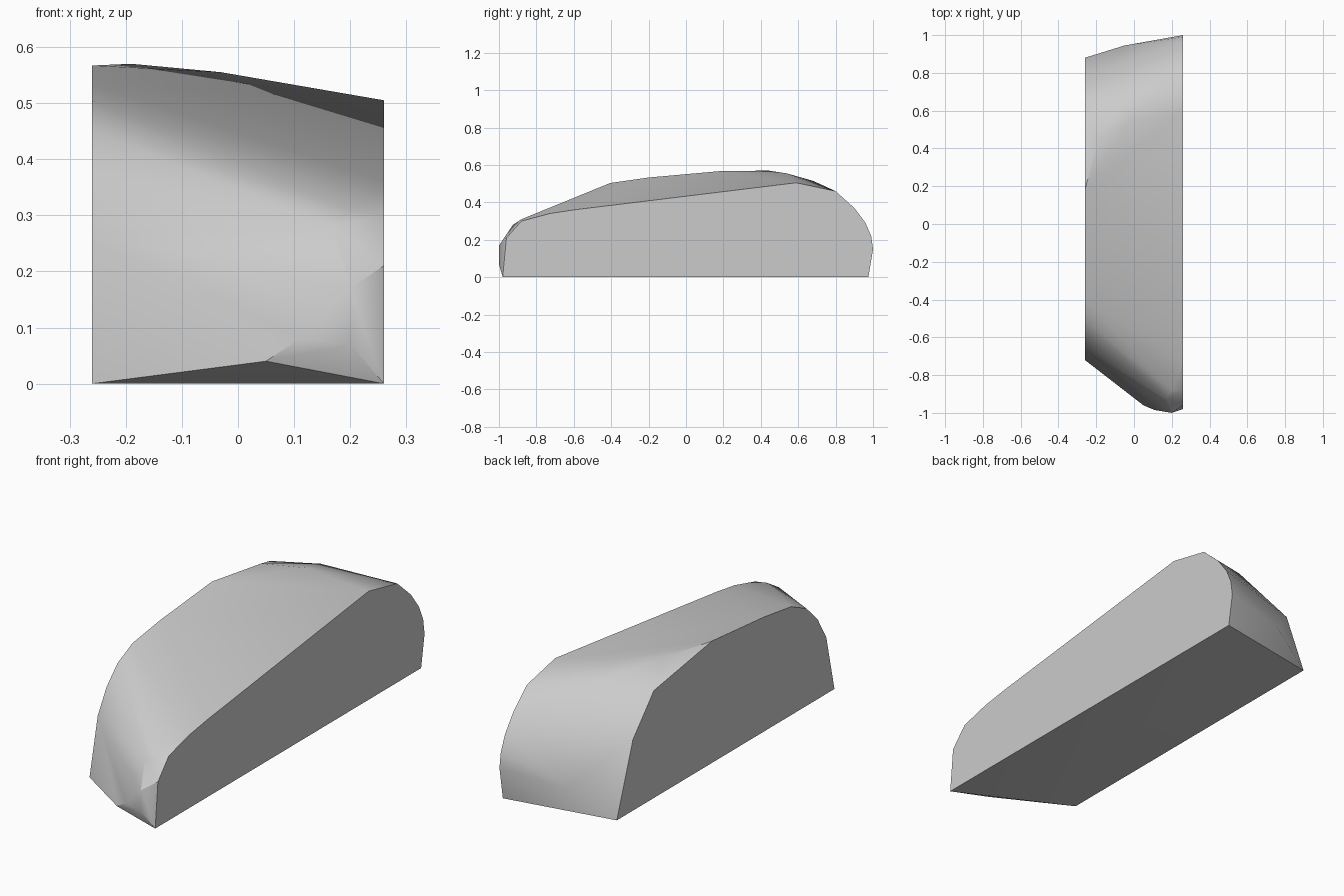
import bpy, bmesh, math

cube = bpy.data.objects.get("Cube")
if cube:
    bpy.data.objects.remove(cube, do_unlink=True)

HALF = 0.26

# Flat side outlines as (y, z)
low_side = [(-.98, 0), (-.96, .21), (-.88, .3), (-.73, .34), (-.6, .36), (.59, .505),
            (.8, .46), (.9, .37), (.96, .29), (.99, .22), (1, .15), (.975, 0)]
tall_side = [(-.72, 0), (-.66, .263), (-.595, .373), (-.514, .453), (-.404, .504),
             (-.2, .533), (.18, .567), (.607, .5), (.762, .33), (.88, 0)]

# Points between the sides: crown ridge, rounded back, blunt front corner
crown = [(-.19, .44, .57), (-.03, .54, .555), (-.05, .68, .515)]
back = [(-.05, .945, .12)]
nose = [(.05, -.96, .04), (.11, -.985, .08), (.2, -1, .07), (.2, -1, .17),
        (.17, -.925, .28), (.2, -.88, .31)]

points = [(HALF, y, z) for y, z in low_side]
points += [(-HALF, y, z) for y, z in tall_side]
points += crown + back + nose

# Wrap the outlines in one skin
bm = bmesh.new()
for p in points:
    bm.verts.new(p)
hull = bmesh.ops.convex_hull(bm, input=bm.verts)
spare = [v for v in bm.verts if not v.link_faces]
bmesh.ops.delete(bm, geom=spare, context='VERTS')
bmesh.ops.dissolve_limit(bm, angle_limit=math.radians(.5), verts=bm.verts, edges=bm.edges)
bmesh.ops.recalc_face_normals(bm, faces=bm.faces)
mesh = bpy.data.meshes.new("rounded_block")
bm.to_mesh(mesh)
bm.free()
block = bpy.data.objects.new("rounded_block", mesh)
bpy.context.collection.objects.link(block)

# Plain grey
grey = bpy.data.materials.new("light_grey")
grey.use_nodes = True
colour = (.6, .6, .6, 1)
grey.diffuse_color = colour
grey.node_tree.nodes["Principled BSDF"].inputs["Base Color"].default_value = colour
mesh.materials.append(grey)

# Smooth crown, crisp side edges
bpy.ops.object.select_all(action='DESELECT')
block.select_set(True)
bpy.context.view_layer.objects.active = block
bpy.ops.object.shade_smooth_by_angle(angle=math.radians(35))
